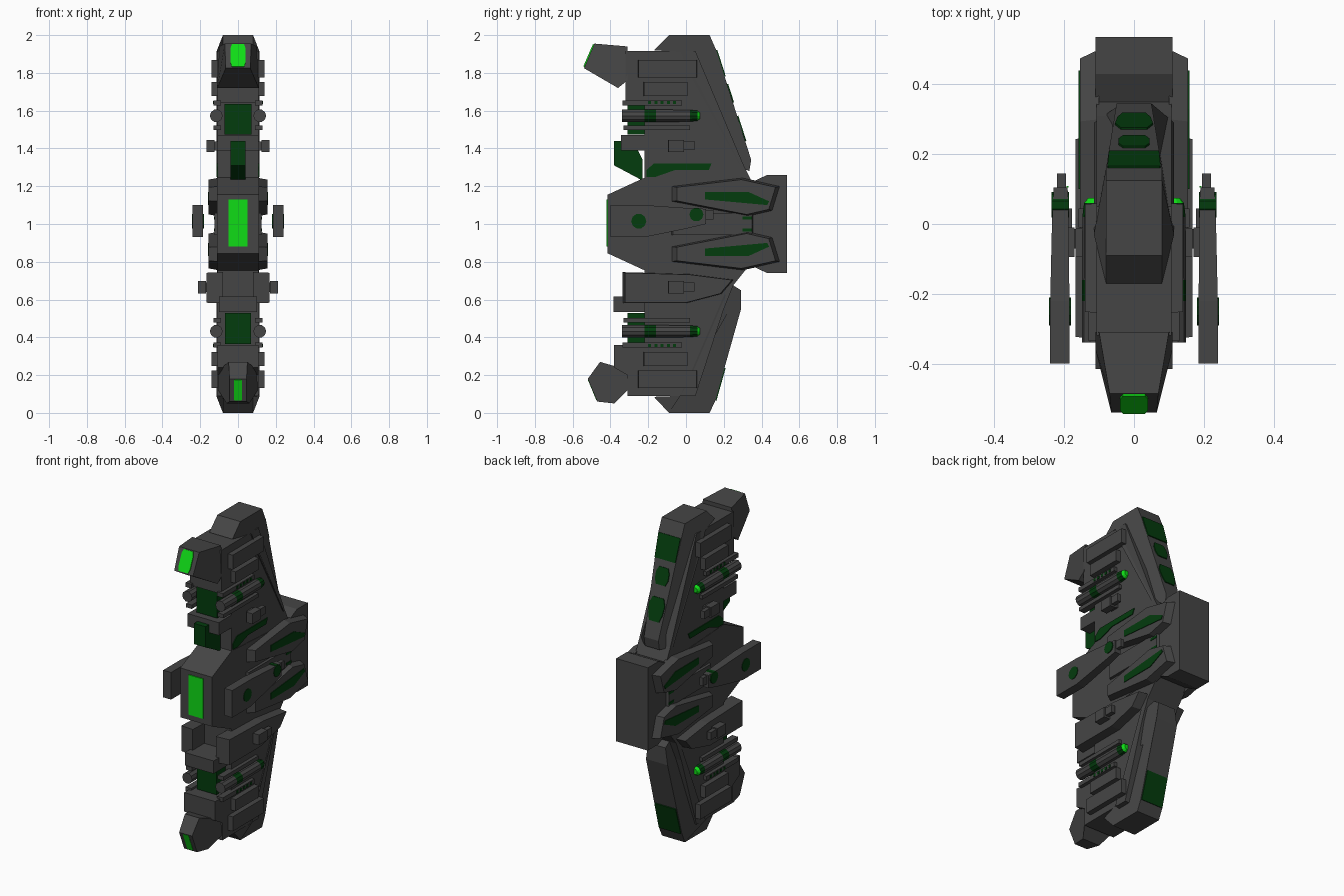
import bpy, bmesh, math
from mathutils import Vector

if "Cube" in bpy.data.objects:
    bpy.data.objects.remove(bpy.data.objects["Cube"])


def material(name, rgb):
    m = bpy.data.materials.new(name)
    m.use_nodes = True
    m.diffuse_color = (*rgb, 1)
    bsdf = m.node_tree.nodes["Principled BSDF"]
    bsdf.inputs["Base Color"].default_value = (*rgb, 1)
    bsdf.inputs["Roughness"].default_value = 0.7
    return m


GREY, DARK, BRIGHT = 0, 1, 2
MATS = [material("hull grey", (0.06, 0.06, 0.06)),
        material("dark green", (0.001, 0.045, 0.004)),
        material("bright green", (0.005, 0.72, 0.008))]


def finish(name, bm):
    bmesh.ops.recalc_face_normals(bm, faces=bm.faces[:])
    me = bpy.data.meshes.new(name)
    for m in MATS:
        me.materials.append(m)
    bm.to_mesh(me)
    bm.free()
    ob = bpy.data.objects.new(name, me)
    bpy.context.collection.objects.link(ob)
    return ob


def skin(bm, rings, mats):
    """Join equal rings of points into a closed skin, one material per span."""
    vs = [[bm.verts.new(p) for p in r] for r in rings]
    n = len(vs[0])
    for a, b, m in zip(vs, vs[1:], mats):
        for i in range(n):
            j = (i + 1) % n
            bm.faces.new((a[i], a[j], b[j], b[i])).material_index = m
    bm.faces.new(vs[0][::-1]).material_index = mats[0]
    bm.faces.new(vs[-1]).material_index = mats[-1]


def body(name, pts, hw, mat=GREY):
    """Centred side-profile block; hw is one half width or one per point."""
    hw = hw if isinstance(hw, (list, tuple)) else [hw] * len(pts)
    bm = bmesh.new()
    skin(bm, [[(s * w, y, z) for (y, z), w in zip(pts, hw)] for s in (-1, 1)], [mat])
    return finish(name, bm)


def pair(name, pts, x0, x1, mat=GREY, shrink=1.0):
    """Side-profile part on both flanks; the outer outline may shrink."""
    c = sum((Vector(p) for p in pts), Vector((0, 0))) / len(pts)
    outer = [c + (Vector(p) - c) * shrink for p in pts]
    bm = bmesh.new()
    for s in (-1, 1):
        skin(bm, [[(s * x0, y, z) for y, z in pts],
                  [(s * x1, y, z) for y, z in outer]], [mat])
    return finish(name, bm)


def rect(y0, y1, z0, z1):
    return [(y0, z0), (y1, z0), (y1, z1), (y0, z1)]


def flip(pts):
    return [(y, 2 - z) for y, z in pts]


def disc(y, z, r, n=10):
    return [(y + r * math.cos(2 * math.pi * i / n), z + r * math.sin(2 * math.pi * i / n))
            for i in range(n)]


def edge_plate(name, p, q, w0, w1, mat, cut=0.25, out=1):
    """Thin cut-corner plate on the sloping edge p-q of a profile."""
    p, q = Vector(p), Vector(q)
    d = q - p
    nrm = Vector((d.y, -d.x)).normalized() * 0.006 * out
    shape = [(-w0 * (1 - cut), 0), (w0 * (1 - cut), 0), (w0, cut), (w1, 1 - cut),
             (w1 * (1 - cut), 1), (-w1 * (1 - cut), 1), (-w1, 1 - cut), (-w0, cut)]
    rings = []
    for o in (nrm * -0.3, nrm):
        rings.append([(x, *(p + d * t + o)) for x, t in shape])
    bm = bmesh.new()
    skin(bm, rings, [mat])
    return finish(name, bm)


# Central hull with flared engine block
half = [(-0.415, 1.155), (-0.22, 1.245), (0.335, 1.215), (0.43, 1.26), (0.535, 1.26)]
body("central_hull", half + flip(half)[::-1], 0.11)
body("bow_window", rect(-0.421, -0.41, 0.88, 1.13), 0.05, BRIGHT)
pair("waist_block", [(-0.08, 0.94), (0.36, 0.94), (0.36, 1.06), (-0.08, 1.06)], 0.1, 0.125, shrink=0.95)

# Flank nacelles with green panels, mirrored top to bottom
lobe = [(-0.08, 1.2), (0.3, 1.245), (0.5, 1.2), (0.46, 1.07), (0.33, 1.04), (-0.08, 1.12)]
panel = [(0.1, 1.17), (0.33, 1.17), (0.44, 1.12), (0.43, 1.1), (0.1, 1.13)]
for tag, f in (("upper", lambda p: p), ("lower", flip)):
    pair(tag + "_flank_nacelle", f(lobe), 0.1, 0.155, shrink=0.9)
    pair(tag + "_flank_panel", f(panel), 0.153, 0.159, DARK)
    pair(tag + "_waist_light", f(rect(0.3, 0.35, 1.025, 1.04)), 0.12, 0.128, DARK)

# Outrigger pods
bm = bmesh.new()
stations = [(-0.4, 0.185, 0.24, 0.93, 1.1), (-0.22, 0.185, 0.24, 0.93, 1.1),
            (0.0, 0.187, 0.235, 0.975, 1.085), (0.105, 0.19, 0.23, 1.0, 1.08)]
for s in (-1, 1):
    skin(bm, [[(s * a, y, lo), (s * b, y, lo), (s * b, y, hi), (s * a, y, hi)]
              for y, a, b, lo, hi in stations], [GREY] * 3)
finish("outrigger_pods", bm)
pair("outrigger_tips", rect(0.1, 0.145, 1.025, 1.075), 0.195, 0.22)
pair("outrigger_front_discs", disc(-0.25, 1.015, 0.04), 0.18, 0.243, DARK)
pair("outrigger_rear_discs", disc(0.055, 1.05, 0.037), 0.186, 0.237, DARK)
pair("outrigger_rear_lights", rect(0.104, 0.109, 1.03, 1.07), 0.188, 0.194, BRIGHT)

# Upper and lower wing bodies
body("upper_wing", [(-0.32, 1.915), (0.05, 1.915), (0.31, 1.3), (0.36, 1.2), (-0.22, 1.2),
                    (-0.22, 1.64), (-0.32, 1.64)], 0.108)
body("lower_wing", [(-0.22, 0.8), (0.35, 0.8), (0.25, 0.675), (0.2, 0.55), (0.05, 0.09), (-0.31, 0.09),
                    (-0.31, 0.2), (-0.38, 0.24), (-0.38, 0.36), (-0.22, 0.36)], 0.108)

# Swept fins: thin at the rim, thicker along the inner edge
up_rim = [(-0.17, 1.92), (-0.09, 2.0), (0.125, 2.0), (0.16, 1.92), (0.345, 1.34), (0.335, 1.28)]
body("upper_fin", up_rim + [(0.29, 1.3), (0.03, 1.77), (-0.03, 1.91)],
     [0.08] * 4 + [0.05, 0.05] + [0.115] * 3)
low_rim = [(-0.17, 0.085), (-0.09, 0), (0.125, 0), (0.155, 0.065), (0.29, 0.545), (0.29, 0.65), (0.25, 0.675)]
body("lower_fin", low_rim + [(0.2, 0.62), (0.02, 0.2), (-0.03, 0.09)],
     [0.08] * 4 + [0.075, 0.06, 0.06] + [0.115] * 3)

# Green plates along the trailing edges of the fins
a, b = Vector(up_rim[3]), Vector(up_rim[4])
for i, (t0, t1, w0, w1) in enumerate([(0.0, 0.24, 0.076, 0.072), (0.31, 0.48, 0.045, 0.045),
                                      (0.6, 0.83, 0.054, 0.048)]):
    edge_plate(f"upper_fin_plate_{i + 1}", a.lerp(b, t0), a.lerp(b, t1), w0, w1, DARK,
               0.03 if i == 0 else 0.3, -1)
a, b = Vector(low_rim[3]), Vector(low_rim[4])
edge_plate("lower_fin_plate", a.lerp(b, 0.0), a.lerp(b, 0.36), 0.076, 0.074, DARK, 0.03)

# Command heads with lit windows
body("upper_head", [(-0.485, 1.955), (-0.31, 1.94), (-0.31, 1.76), (-0.36, 1.72), (-0.54, 1.825)],
     [0.07, 0.1, 0.11, 0.11, 0.065])
edge_plate("upper_head_window", (-0.538, 1.832), (-0.487, 1.95), 0.04, 0.04, BRIGHT, 0.2, -1)
body("lower_head", [(-0.455, 0.27), (-0.3, 0.225), (-0.31, 0.12), (-0.38, 0.05), (-0.47, 0.06), (-0.52, 0.18)],
     [0.05, 0.105, 0.105, 0.06, 0.045, 0.045])
edge_plate("lower_head_window", (-0.473, 0.067), (-0.518, 0.176), 0.02, 0.02, BRIGHT, 0.03)

# Green prow pieces and forward blocks
body("prow_keel", [(-0.38, 1.44), (-0.28, 1.44), (-0.23, 1.34), (-0.23, 1.23), (-0.38, 1.31)], 0.04, DARK)
body("upper_bow_core", rect(-0.31, -0.2, 1.475, 1.635), 0.072, DARK)
body("lower_bow_core", rect(-0.31, -0.2, 0.365, 0.53), 0.068, DARK)
body("upper_bow_block", rect(-0.345, -0.2, 1.39, 1.47), 0.108)
body("lower_bow_block", rect(-0.385, -0.2, 0.535, 0.615), 0.1)
pair("upper_wing_stripe", [(-0.21, 1.25), (-0.16, 1.25), (-0.06, 1.285), (0.12, 1.285),
                           (0.135, 1.32), (-0.17, 1.32), (-0.21, 1.285)], 0.105, 0.113, DARK)

# Large lower side pod
pair("lower_side_pod", [(-0.335, 0.745), (0.02, 0.735), (0.255, 0.705), (0.19, 0.63), (0.0, 0.58),
                        (-0.335, 0.58)], 0.08, 0.167, shrink=0.96)

# Side guns with muzzles
for tag, z, x in (("upper", 1.413, 0.125), ("lower", 0.665, 0.17)):
    pair(tag + "_gun_mount", rect(-0.07, -0.015, z - 0.025, z + 0.025), 0.1, x + 0.005)
    pair(tag + "_gun", rect(-0.095, -0.01, z - 0.033, z + 0.033), x, x + 0.042, shrink=0.97)
    pair(tag + "_gun_muzzle", rect(-0.01, 0.045, z - 0.022, z + 0.026), x + 0.008, x + 0.034)

# Weapon racks repeated on both wings
for tag, f in (("upper", lambda p: p), ("lower", flip)):
    pair(tag + "_long_rack", f(rect(-0.255, 0.06, 1.775, 1.868)), 0.09, 0.14, shrink=0.98)
    pair(tag + "_short_rack", f(rect(-0.225, 0.01, 1.678, 1.752)), 0.09, 0.14, shrink=0.98)
    pair(tag + "_outer_rail", f(rect(-0.335, -0.02, 1.628, 1.655)), 0.09, 0.13)
    pair(tag + "_inner_rail", f(rect(-0.33, 0.02, 1.498, 1.522)), 0.09, 0.13)
    for k in range(5):
        y = -0.2 + k * 0.033
        pair(f"{tag}_rail_light_{k + 1}", f(rect(y, y + 0.016, 1.634, 1.65)), 0.128, 0.133, DARK)

# Missiles with green bands and tapered tips
profile = [(-0.34, 0.034), (-0.22, 0.034), (-0.16, 0.034), (0.02, 0.033), (0.06, 0.028), (0.075, 0.016)]
for tag, z in (("upper", 1.573), ("lower", 0.432)):
    bm = bmesh.new()
    for s in (-1, 1):
        rings = [[(s * 0.115 + u, y, z + v) for u, v in disc(0, 0, r)] for y, r in profile]
        skin(bm, rings, [GREY, DARK, GREY, DARK, BRIGHT])
    finish(tag + "_missiles", bm)
